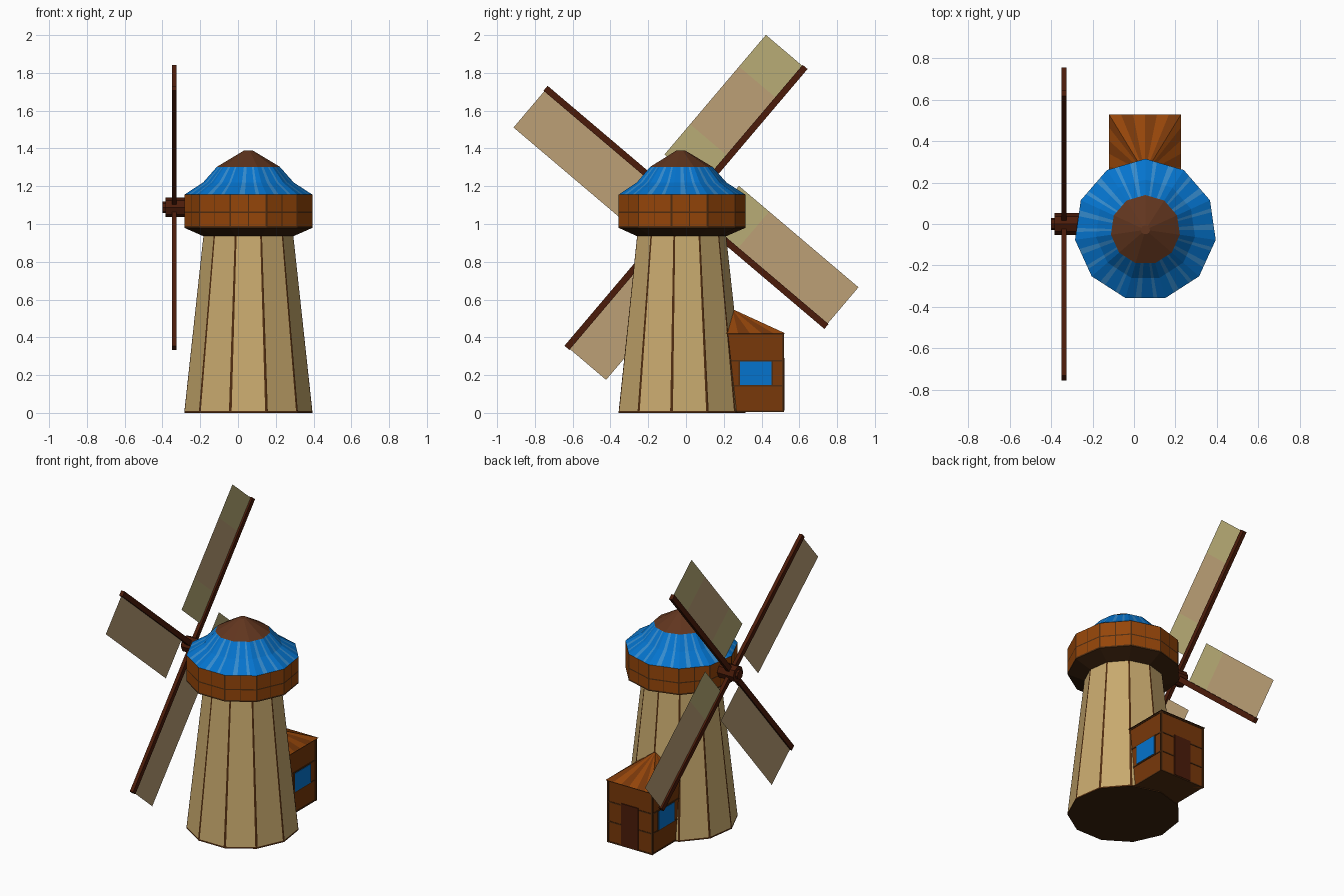
import bpy, math
from math import sin, cos, pi
from mathutils import Vector

if "Cube" in bpy.data.objects:
    bpy.data.objects.remove(bpy.data.objects["Cube"])

CX, CY, SIDES = 0.055, -0.028, 11


def mat(name, r, g, b):
    m = bpy.data.materials.new(name)
    m.diffuse_color = (r ** 2.2, g ** 2.2, b ** 2.2, 1)
    m.use_nodes = True
    m.node_tree.nodes["Principled BSDF"].inputs["Base Color"].default_value = m.diffuse_color
    return m


TAN = mat("plaster", 0.78, 0.66, 0.43)
SAIL = mat("cloth", 0.73, 0.62, 0.46)
PALE = mat("pale_cloth", 0.72, 0.67, 0.46)
WOOD = mat("wood", 0.58, 0.28, 0.07)
PLANK = mat("plank", 0.47, 0.23, 0.07)
TRIM = mat("trim", 0.32, 0.19, 0.09)
DARK = mat("dark_wood", 0.24, 0.15, 0.08)
RED = mat("red_wood", 0.30, 0.13, 0.07)
PEAK = mat("peak_brown", 0.38, 0.22, 0.14)
BLUE = mat("blue", 0.05, 0.45, 0.80)
LIGHT = mat("light_blue", 0.22, 0.54, 0.80)


def mesh(name, verts, faces, mats, ids=None):
    me = bpy.data.meshes.new(name)
    me.from_pydata(verts, [], faces)
    for m in mats:
        me.materials.append(m)
    if ids:
        me.polygons.foreach_set("material_index", ids)
    me.update()
    ob = bpy.data.objects.new(name, me)
    bpy.context.collection.objects.link(ob)
    return ob


def shell(name, levels, splits, pick, mats, bottom=None, top=None):
    """Eleven-sided shell; each side is split at the given fractions for colour."""
    corner = [Vector((cos(pi / 2 + k * 2 * pi / SIDES), sin(pi / 2 + k * 2 * pi / SIDES)))
              for k in range(SIDES + 1)]
    ring = [corner[k].lerp(corner[k + 1], t) for k in range(SIDES) for t in splits]
    n = len(ring)
    verts = [(CX + p.x * r, CY + p.y * r, z) for r, z in levels for p in ring]
    faces, ids = [], []
    for b in range(len(levels) - 1):
        for i in range(n):
            j = (i + 1) % n
            faces.append((b * n + i, b * n + j, (b + 1) * n + j, (b + 1) * n + i))
            ids.append(pick(b, i % len(splits)))
    if bottom is not None:
        faces.append(tuple(reversed(range(n))))
        ids.append(bottom)
    if top is not None:
        faces.append(tuple(range(len(verts) - n, len(verts))))
        ids.append(top)
    return mesh(name, verts, faces, mats, ids)


def box(name, lo, hi, m):
    v = [(x, y, z) for x in (lo[0], hi[0]) for y in (lo[1], hi[1]) for z in (lo[2], hi[2])]
    f = [(0, 1, 3, 2), (4, 6, 7, 5), (0, 4, 5, 1), (2, 3, 7, 6), (0, 2, 6, 4), (1, 5, 7, 3)]
    return mesh(name, v, f, [m])


# Tower with dark corner strips
shell("tower", [(0.343, 0), (0.342, 0.01), (0.24, 0.94)], [0, 0.04, 0.96],
      lambda b, s: 0 if b == 1 and s == 1 else 1, [TAN, TRIM, DARK], bottom=2)

# Overhanging wooden cap
shell("cap_underside", [(0.24, 0.935), (0.343, 0.98)], [0], lambda b, s: 0, [DARK])
shell("cap_band", [(0.343, 0.98), (0.343, 0.99), (0.343, 1.057), (0.343, 1.065), (0.343, 1.155)],
      [0, 0.025, 0.49, 0.51, 0.975],
      lambda b, s: 1 if b in (0, 2) or s in (0, 2, 4) else 0, [WOOD, TRIM])

# Blue roof and brown peak
shell("roof", [(0.343, 1.155), (0.242, 1.22), (0.168, 1.303)], [0, 0.25, 0.4, 0.7, 0.8],
      lambda b, s: 1 if s in (1, 3) else 0, [BLUE, LIGHT])
shell("roof_peak", [(0.168, 1.303), (0.022, 1.39)], [0], lambda b, s: 0, [PEAK], top=0)

# Shed walls, trims, windows and door
X0, X1, Y0, Y1, ZT = -0.11, 0.215, 0.15, 0.515, 0.42
box("shed_walls", (X0, Y0, 0.005), (X1, Y1, ZT), PLANK)
e = 0.003
for z in (0.005, 0.14, 0.272, ZT - 0.008):
    box("shed_rail", (X0 - e, Y0, z), (X1 + e, Y1 + e, z + 0.008), TRIM)
for x in (X0, X1):
    box("shed_post", (x - 0.006, Y1 - 0.008, 0.005), (x + 0.006, Y1 + 0.004, ZT), TRIM)
    box("shed_window_frame", (x - 0.004, 0.278, 0.14), (x + 0.004, 0.46, 0.28), TRIM)
    box("shed_window", (x - 0.006, 0.287, 0.148), (x + 0.006, 0.452, 0.272), BLUE)
box("shed_door", (-0.01, Y1 - 0.01, 0.012), (0.115, Y1 + 0.006, 0.29), RED)

# Shed roof: planks fanning out from a point at the tower wall
corners = [Vector(c) for c in ((-0.12, 0.15, 0.42), (-0.12, 0.528, 0.42),
                               (0.226, 0.528, 0.42), (0.226, 0.15, 0.42))]
eave = [corners[k].lerp(corners[(k + 1) % 4], i / 6) for k in range(4) for i in range(6)]
n = len(eave)
mesh("shed_roof", [tuple(p) for p in eave] + [(0.053, 0.245, 0.55)],
     [((i + 1) % n, i, n) for i in range(n)] + [tuple(range(n))],
     [WOOD, PLANK, TRIM], [i % 2 for i in range(n)] + [2])

# Hub shaft along x
HZ, SX = 1.088, -0.337
for name, r, x0, x1 in (("sail_shaft", 0.052, -0.385, -0.2), ("shaft_tip", 0.03, -0.40, -0.38)):
    bpy.ops.mesh.primitive_cylinder_add(vertices=8, radius=r, depth=x1 - x0,
                                        location=((x0 + x1) / 2, 0, HZ), rotation=(0, pi / 2, 0))
    bpy.context.object.name = name
    bpy.context.object.data.materials.append(RED)

# Four arms, each a spar with a cloth sail on its counter-clockwise side
pale = {0: (0, 2), 3: (0,)}
for k in range(4):
    a = math.radians(49.7 + 90 * k)
    spar = box("sail_spar", (-0.012, 0, -0.017), (0.012, 0.975, 0.017), RED)
    cuts = (0.14, 0.35, 0.75, 0.97)
    sail = mesh("sail_cloth", [(0, u, w) for u in cuts for w in (0, 0.268)],
                [(2 * i, 2 * i + 2, 2 * i + 3, 2 * i + 1) for i in range(3)],
                [SAIL, PALE], [1 if i in pale.get(k, ()) else 0 for i in range(3)])
    for ob in (spar, sail):
        ob.location = (SX, 0, HZ)
        ob.rotation_euler = (a, 0, 0)
